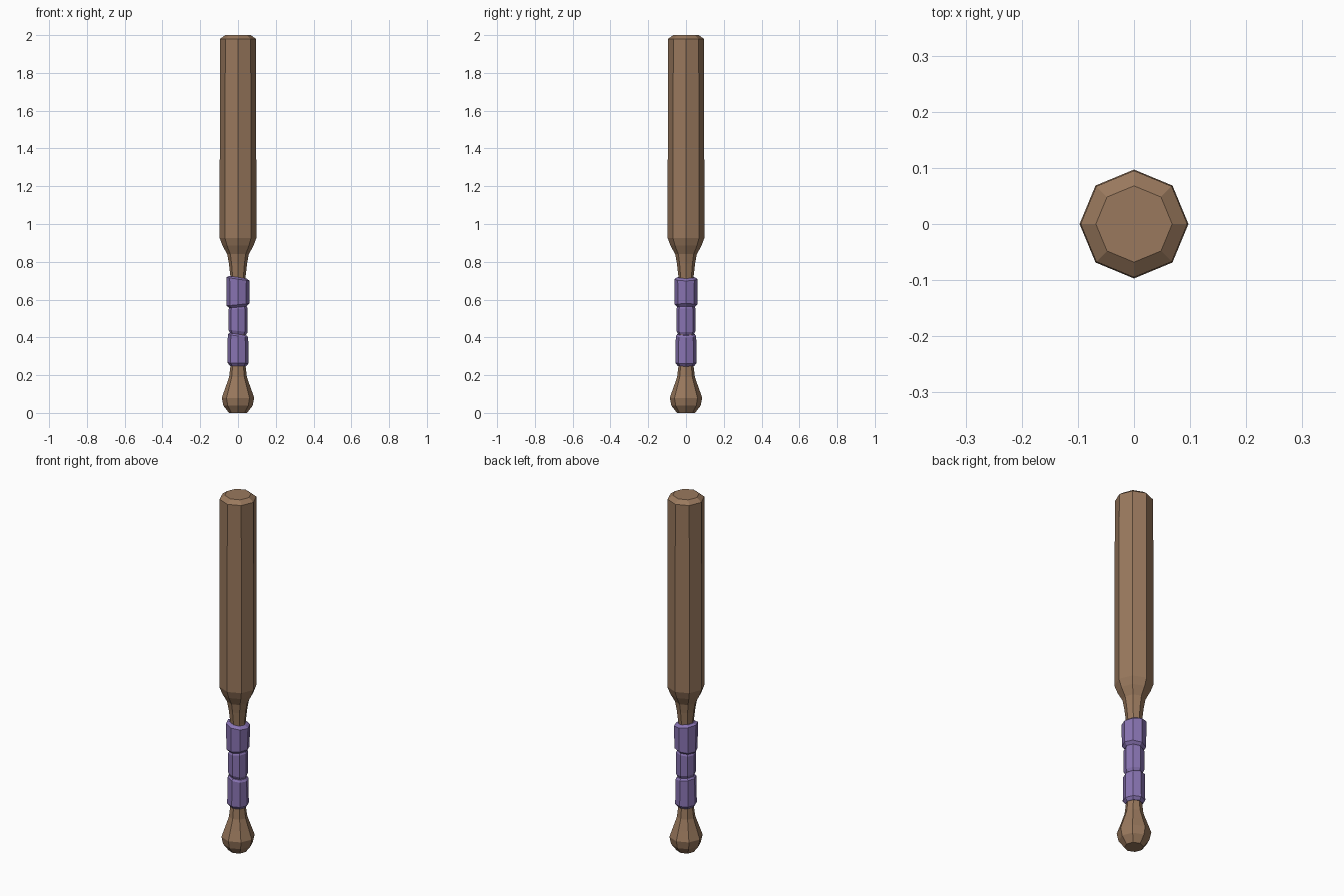
import bpy, bmesh, math

if "Cube" in bpy.data.objects:
    bpy.data.objects.remove(bpy.data.objects["Cube"])


def material(name, rgb):
    m = bpy.data.materials.new(name)
    m.diffuse_color = (*rgb, 1)
    m.use_nodes = True
    m.node_tree.nodes["Principled BSDF"].inputs["Base Color"].default_value = m.diffuse_color
    return m


wood = material("brown wood", (0.32, 0.19, 0.11))
cloth = material("purple wrap", (0.25, 0.175, 0.45))


def loft(name, rings, mat, sides=8):
    """Capped octagonal loft; each ring is (z, radius, slope along x)."""
    bm = bmesh.new()
    loops = []
    for z, r, slope in rings:
        loop = []
        for i in range(sides):
            a = 2 * math.pi * i / sides
            x, y = r * math.cos(a), r * math.sin(a)
            loop.append(bm.verts.new((x, y, z + slope * x)))
        loops.append(loop)
    for lo, hi in zip(loops, loops[1:]):
        for i in range(sides):
            j = (i + 1) % sides
            bm.faces.new((lo[i], lo[j], hi[j], hi[i]))
    bm.faces.new(loops[0][::-1])
    bm.faces.new(loops[-1])
    bmesh.ops.recalc_face_normals(bm, faces=bm.faces)
    me = bpy.data.meshes.new(name)
    bm.to_mesh(me)
    bm.free()
    me.materials.append(mat)
    ob = bpy.data.objects.new(name, me)
    bpy.context.collection.objects.link(ob)
    return ob


# Wooden bat: pommel, handle, shoulder, barrel, bevelled tip
profile = [(0, 0.048), (0.038, 0.077), (0.08, 0.086), (0.13, 0.068),
           (0.19, 0.047), (0.25, 0.04), (0.72, 0.04), (0.79, 0.048),
           (0.84, 0.057), (0.885, 0.082), (0.925, 0.097), (1.19, 0.097),
           (1.98, 0.095), (2.0, 0.068)]
loft("bat_body", [(z, r, 0) for z, r in profile], wood)

# Grip wraps: low z, high z, low radius, high radius, low slope, high slope
wraps = [("lower_wrap", 0.248, 0.417, 0.056, 0.054, -0.03, -0.15),
         ("middle_wrap", 0.418, 0.56, 0.051, 0.051, -0.12, 0.08),
         ("upper_wrap", 0.557, 0.718, 0.060, 0.062, 0.1, -0.15)]
for name, z0, z1, r0, r1, s0, s1 in wraps:
    loft(name, [(z0, 0.043, s0), (z0 + 0.016, r0, s0),
                (z1 - 0.01, r1, s1), (z1, 0.046, s1)], cloth)
